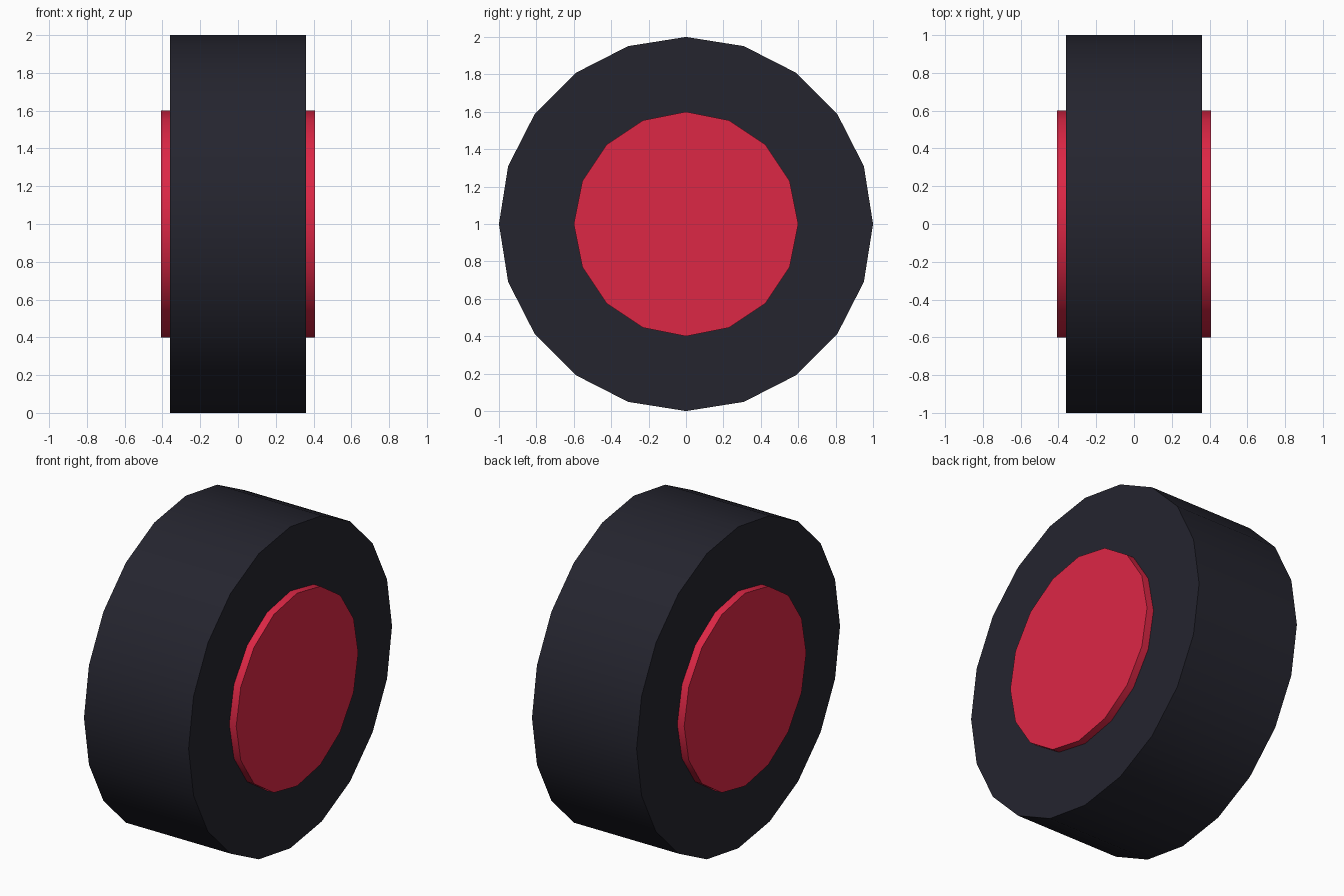
import bpy
import math

cube = bpy.data.objects.get("Cube")
if cube:
    bpy.data.objects.remove(cube, do_unlink=True)


def make_material(name, color):
    mat = bpy.data.materials.new(name)
    mat.use_nodes = True
    rgba = (*color, 1.0)
    mat.diffuse_color = rgba
    mat.node_tree.nodes["Principled BSDF"].inputs["Base Color"].default_value = rgba
    return mat


def wheel_cylinder(name, sides, radius, width, mat):
    """Cylinder lying along x, with smooth sides and sharp rims."""
    bpy.ops.mesh.primitive_cylinder_add(
        vertices=sides, radius=radius, depth=width,
        location=(0, 0, 1), rotation=(0, math.pi / 2, 0))
    obj = bpy.context.object
    obj.name = name
    obj.data.name = name
    obj.data.materials.append(mat)
    bpy.ops.object.transform_apply(location=False, rotation=True, scale=False)
    bpy.ops.object.shade_smooth_by_angle(angle=math.radians(30))
    return obj


rubber = make_material("dark_rubber", (0.018, 0.018, 0.028))
red = make_material("red_hub", (0.72, 0.02, 0.06))

# Tyre, and a hub that runs through it and stands proud on both sides
wheel_cylinder("tyre", 20, 1.0, 0.72, rubber)
wheel_cylinder("hub", 16, 0.6, 0.815, red)
